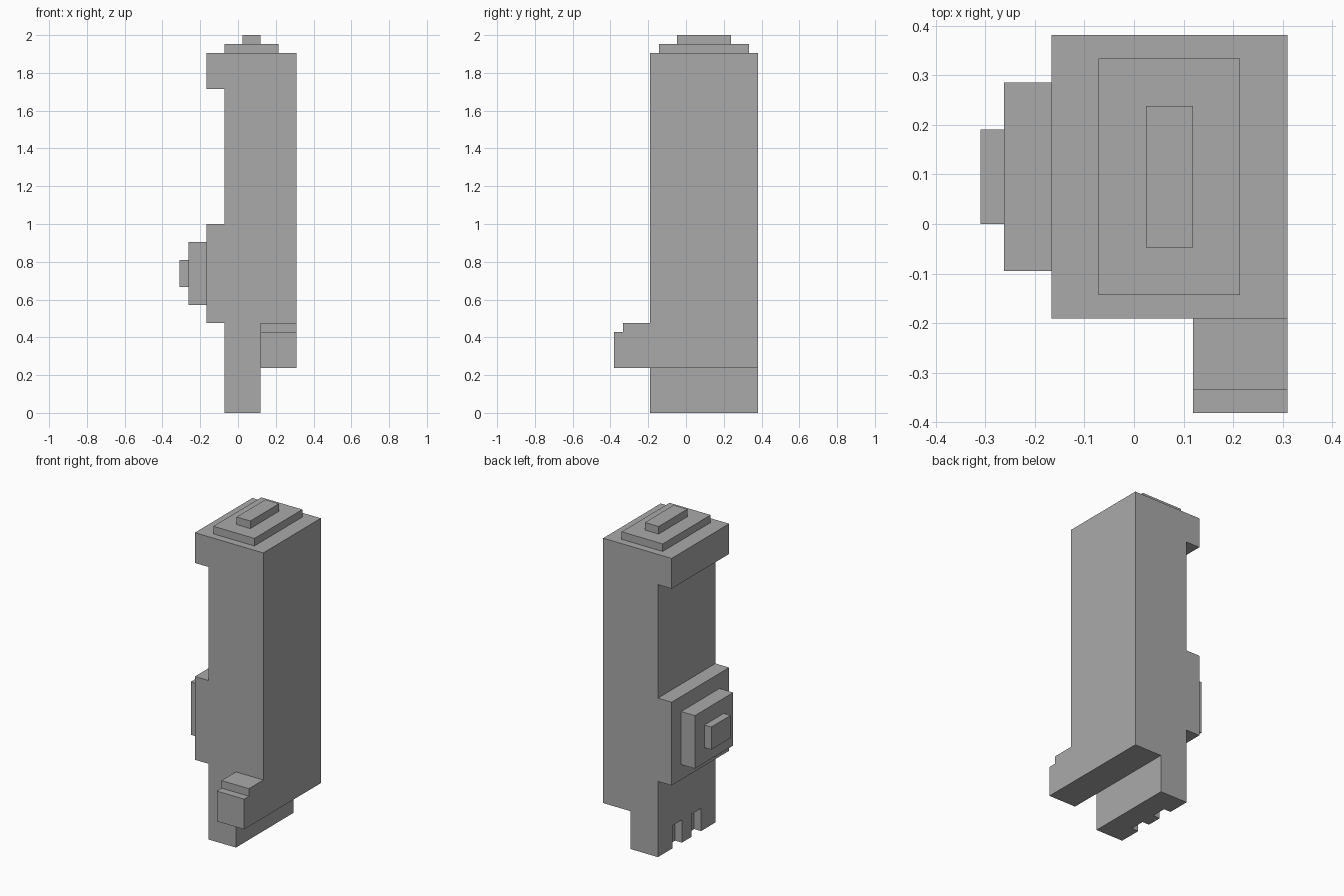
import bpy
import bmesh
from mathutils import Vector

cube = bpy.data.objects.get("Cube")
if cube:
    bpy.data.objects.remove(cube, do_unlink=True)

U = 2 / 42  # one grid step of the blocky design

grey = bpy.data.materials.new("plain grey")
grey.use_nodes = True
grey.diffuse_color = (0.4, 0.4, 0.4, 1)
grey.node_tree.nodes["Principled BSDF"].inputs["Base Color"].default_value = (0.4, 0.4, 0.4, 1)


def extrude_profile(name, points, axis, start, end):
    """Extrude a flat outline (the two other axes, in order) along an axis."""
    bm = bmesh.new()
    verts = []
    for point in points:
        co = list(point)
        co.insert(axis, start)
        verts.append(bm.verts.new(Vector(co) * U))
    face = bm.faces.new(verts)
    new = bmesh.ops.extrude_face_region(bm, geom=[face])["geom"]
    shift = Vector((0, 0, 0))
    shift[axis] = (end - start) * U
    bmesh.ops.translate(bm, vec=shift, verts=[g for g in new if isinstance(g, bmesh.types.BMVert)])
    bmesh.ops.recalc_face_normals(bm, faces=bm.faces)
    mesh = bpy.data.meshes.new(name)
    bm.to_mesh(mesh)
    bm.free()
    mesh.materials.append(grey)
    obj = bpy.data.objects.new(name, mesh)
    bpy.context.collection.objects.link(obj)
    return obj


def box(name, x, y, z):
    outline = [(x[0], y[0]), (x[1], y[0]), (x[1], y[1]), (x[0], y[1])]
    return extrude_profile(name, outline, 2, *z)


# Tall body with the upper lip and side block on its right
body = [(-1.5, 3), (2.5, 3), (2.5, 5), (6.5, 5), (6.5, 40), (-3.5, 40), (-3.5, 36),
        (-1.5, 36), (-1.5, 21), (-3.5, 21), (-3.5, 10), (-1.5, 10)]
extrude_profile("body", body, 1, -4, 8)

# Bottom plug with two notches along its right edge
comb = [(2.5, 8), (2.5, -4), (-1.5, -4)]
for y in (-1, 3):
    comb += [(-1.5, y), (-0.5, y), (-0.5, y + 2), (-1.5, y + 2)]
comb.append((-1.5, 8))
extrude_profile("notched_plug", comb, 2, 0, 3)

# Stepped front foot
foot = [(-8, 5), (-4, 5), (-4, 10), (-7, 10), (-7, 9), (-8, 9)]
extrude_profile("front_foot", foot, 0, 2.5, 6.5)

# Stepped cap on top
box("cap_plate", (-1.5, 4.5), (-3, 7), (40, 41))
box("cap_ridge", (0.5, 2.5), (-1, 5), (41, 42))

# Stepped button on the right side
box("button_plate", (-5.5, -3.5), (-2, 6), (12, 19))
box("button", (-6.5, -5.5), (0, 4), (14, 17))
